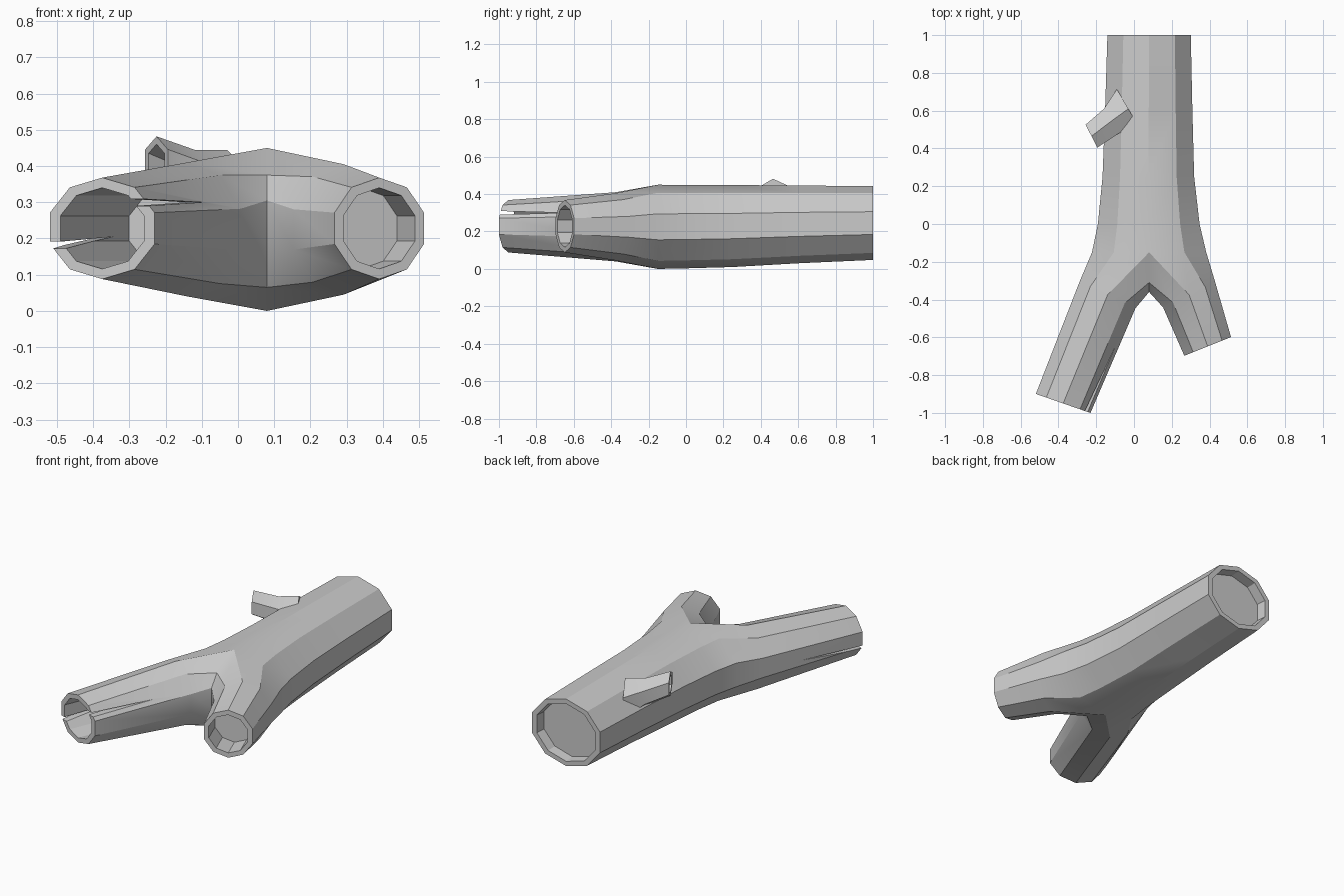
import bpy, bmesh, math
from mathutils import Vector

if "Cube" in bpy.data.objects:
    bpy.data.objects.remove(bpy.data.objects["Cube"])


def ring(bm, c, h, rz, n=10):
    """Upright ring: h is the sideways radius vector, rz the vertical radius."""
    out = []
    for k in range(n):
        a = math.pi / 2 + 2 * math.pi * k / n
        out.append(bm.verts.new(Vector(c) + Vector(h) * math.cos(a) + Vector((0, 0, rz * math.sin(a)))))
    return out


def bridge(bm, a, b):
    n = len(a)
    for i in range(n):
        j = (i + 1) % n
        bm.faces.new((a[i], a[j], b[j], b[i]))


def hollow(bm, end, offset, rim, deep):
    """Rim inset, inner wall and floor at an open end."""
    c = sum((v.co for v in end), Vector()) / len(end)
    r1 = [bm.verts.new(c + (v.co - c) * rim) for v in end]
    r2 = [bm.verts.new(c + (v.co - c) * deep + Vector(offset)) for v in end]
    bridge(bm, end, r1)
    bridge(bm, r1, r2)
    bm.faces.new(r2)


def finish(bm, name):
    bmesh.ops.recalc_face_normals(bm, faces=bm.faces)
    me = bpy.data.meshes.new(name)
    bm.to_mesh(me)
    bm.free()
    ob = bpy.data.objects.new(name, me)
    bpy.context.collection.objects.link(ob)
    return ob


def activate(ob):
    bpy.ops.object.select_all(action='DESELECT')
    ob.select_set(True)
    bpy.context.view_layer.objects.active = ob


# Trunk
bm = bmesh.new()
trunk = [ring(bm, c, (rx, 0, 0), rz) for c, rx, rz in (
    ((.08, 1, .245), .232, .197),
    ((.078, .6, .238), .243, .208),
    ((.076, .25, .229), .255, .219),
    ((.078, 0, .226), .283, .223),
    ((.08, -.15, .225), .318, .225))]
for a, b in zip(trunk, trunk[1:]):
    bridge(bm, a, b)
hollow(bm, trunk[0], (0, -.06, 0), .86, .84)

# Fork: both branches share the crotch points
T = trunk[-1]
crotch = [bm.verts.new((.08, y, z)) for y, z in ((-.31, .375), (-.36, .305), (-.36, .18), (-.31, .065))]
left0 = T[:6] + crotch[::-1]
right0 = [T[0]] + crotch + T[5:]

# Long left branch
left1 = ring(bm, (-.14, -.375, .225), (.155, -.075, 0), .185)
left2 = ring(bm, (-.375, -.95, .228), (.152, -.053, 0), .14)
bridge(bm, left0, left1)
bridge(bm, left1, left2)
hollow(bm, left2, (.19, .46, 0), .8, .8)

# Short right branch
right1 = ring(bm, (.292, -.375, .225), (.145, .07, 0), .18)
right2 = ring(bm, (.39, -.648, .228), (.13, .052, 0), .14)
bridge(bm, right0, right1)
bridge(bm, right1, right2)
hollow(bm, right2, (-.05, .13, 0), .8, .8)
log = finish(bm, "hollow_log")

# Splits in the long branch
E, d, side = Vector((-.375, -.95, 0)), Vector((-.38, -.925, 0)), Vector((.93, -.36, 0))
for s, apex, z0, z1 in ((1, .3, .287, .312), (-1, .205, .163, .187)):
    bm = bmesh.new()
    tri = [E - d * .38 + Vector((0, 0, apex)), E + d * .12 + Vector((0, 0, z0)), E + d * .12 + Vector((0, 0, z1))]
    a = [bm.verts.new(p + side * s * .03) for p in tri]
    b = [bm.verts.new(p + side * s * .3) for p in tri]
    bridge(bm, a, b)
    bm.faces.new(a)
    bm.faces.new(b)
    cutter = finish(bm, "split_cutter")
    cutter.hide_render = True
    m = log.modifiers.new("split", 'BOOLEAN')
    m.operation, m.solver, m.object = 'DIFFERENCE', 'EXACT', cutter
    activate(log)
    bpy.ops.object.modifier_apply(modifier=m.name)
    bpy.data.objects.remove(cutter)

# Twig stub on the trunk's upper left
bm = bmesh.new()
t0 = ring(bm, (-.03, .61, .325), (.07, -.12, 0), .12, 6)
t1 = ring(bm, (-.12, .545, .365), (.045, -.075, 0), .08, 6)
t2 = ring(bm, (-.225, .465, .41), (.036, -.07, 0), .072, 6)
bm.faces.new(t0)
bridge(bm, t0, t1)
bridge(bm, t1, t2)
hollow(bm, t2, (.05, .04, -.02), .7, .65)
twig = finish(bm, "twig_stub")

for ob in (log, twig):
    activate(ob)
    bpy.ops.object.shade_smooth_by_angle(angle=math.radians(30))
